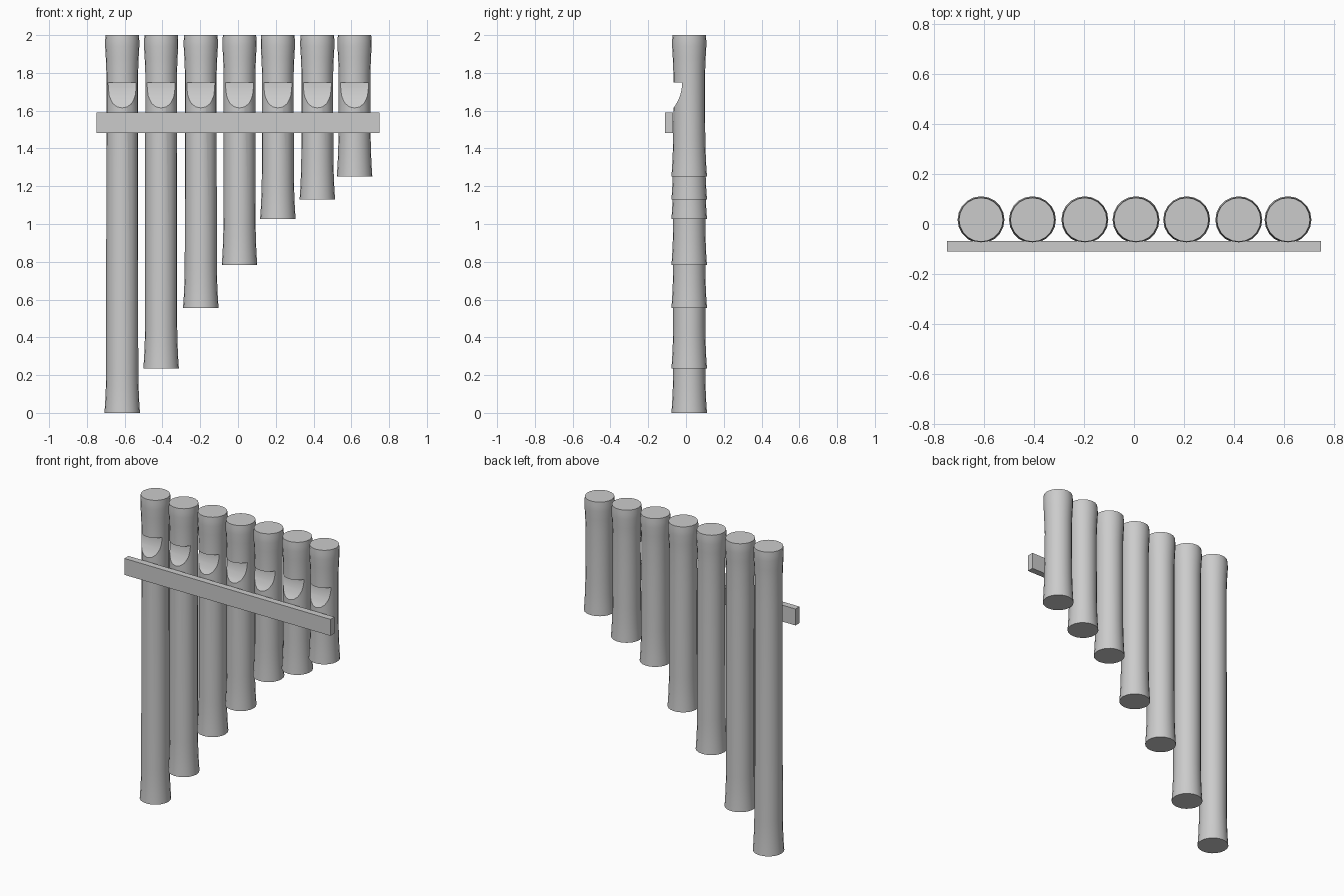
import bpy, bmesh, math

if "Cube" in bpy.data.objects:
    bpy.data.objects.remove(bpy.data.objects["Cube"])

SIDES = 20
CY = 0.017          # pipe centre line in y
PIPES = [(-0.613, 0.0), (-0.407, 0.236), (-0.197, 0.556), (0.008, 0.782),
         (0.211, 1.027), (0.42, 1.13), (0.617, 1.252)]    # x, bottom z


def make_object(name, bm):
    bmesh.ops.recalc_face_normals(bm, faces=bm.faces[:])
    mesh = bpy.data.meshes.new(name)
    bm.to_mesh(mesh)
    bm.free()
    ob = bpy.data.objects.new(name, mesh)
    bpy.context.collection.objects.link(ob)
    return ob


def loft(bm, rings):
    # skin equal-length closed rings and cap both ends
    loops = [[bm.verts.new(p) for p in ring] for ring in rings]
    for a, b in zip(loops, loops[1:]):
        n = len(a)
        for i in range(n):
            j = (i + 1) % n
            bm.faces.new((a[i], a[j], b[j], b[i]))
    bm.faces.new(loops[0])
    bm.faces.new(loops[-1])


def circle(x, z, r):
    return [(x + r * math.cos(math.tau * i / SIDES),
             CY + r * math.sin(math.tau * i / SIDES), z) for i in range(SIDES)]


def pipe(name, x, z0):
    # flared foot, straight body, slightly bulged mouthpiece
    profile = [(z0, 0.094), (z0 + 0.06, 0.090), (z0 + 0.13, 0.087),
               (z0 + 0.22, 0.085), (1.62, 0.084), (1.80, 0.084),
               (1.88, 0.087), (1.94, 0.0905), (1.97, 0.0905), (2.0, 0.088)]
    bm = bmesh.new()
    loft(bm, [circle(x, z, r) for z, r in profile])
    return make_object(name, bm)


def notch_cutter():
    # curved scoop under a flat ledge, running across all the pipes
    r, top = 0.22, 1.75
    section = [(-0.02 - r + r * math.cos(a), top - r * math.sin(a))
               for a in (math.radians(6 * i) for i in range(11))]
    section.append((-0.3, section[-1][1]))
    section.append((-0.3, top))
    bm = bmesh.new()
    loft(bm, [[(x, y, z) for y, z in section] for x in (-0.9, 0.9)])
    return make_object("notch_cutter", bm)


cutter = notch_cutter()
cutter.hide_render = True

# pipes with their sound holes
for i, (x, z0) in enumerate(PIPES, 1):
    ob = pipe(f"pipe_{i}", x, z0)
    mod = ob.modifiers.new("notch", 'BOOLEAN')
    mod.operation = 'DIFFERENCE'
    mod.solver = 'EXACT'
    mod.object = cutter
    bpy.ops.object.select_all(action='DESELECT')
    ob.select_set(True)
    bpy.context.view_layer.objects.active = ob
    bpy.ops.object.modifier_apply(modifier=mod.name)
    bpy.ops.object.shade_smooth_by_angle(angle=math.radians(30))

bpy.data.objects.remove(cutter)

# crossbar holding the pipes together
bpy.ops.mesh.primitive_cube_add(size=1, location=(0, -0.089, 1.535))
bar = bpy.context.object
bar.name = "crossbar"
bar.scale = (1.5, 0.042, 0.108)
bpy.ops.object.transform_apply(location=False, rotation=False, scale=True)
